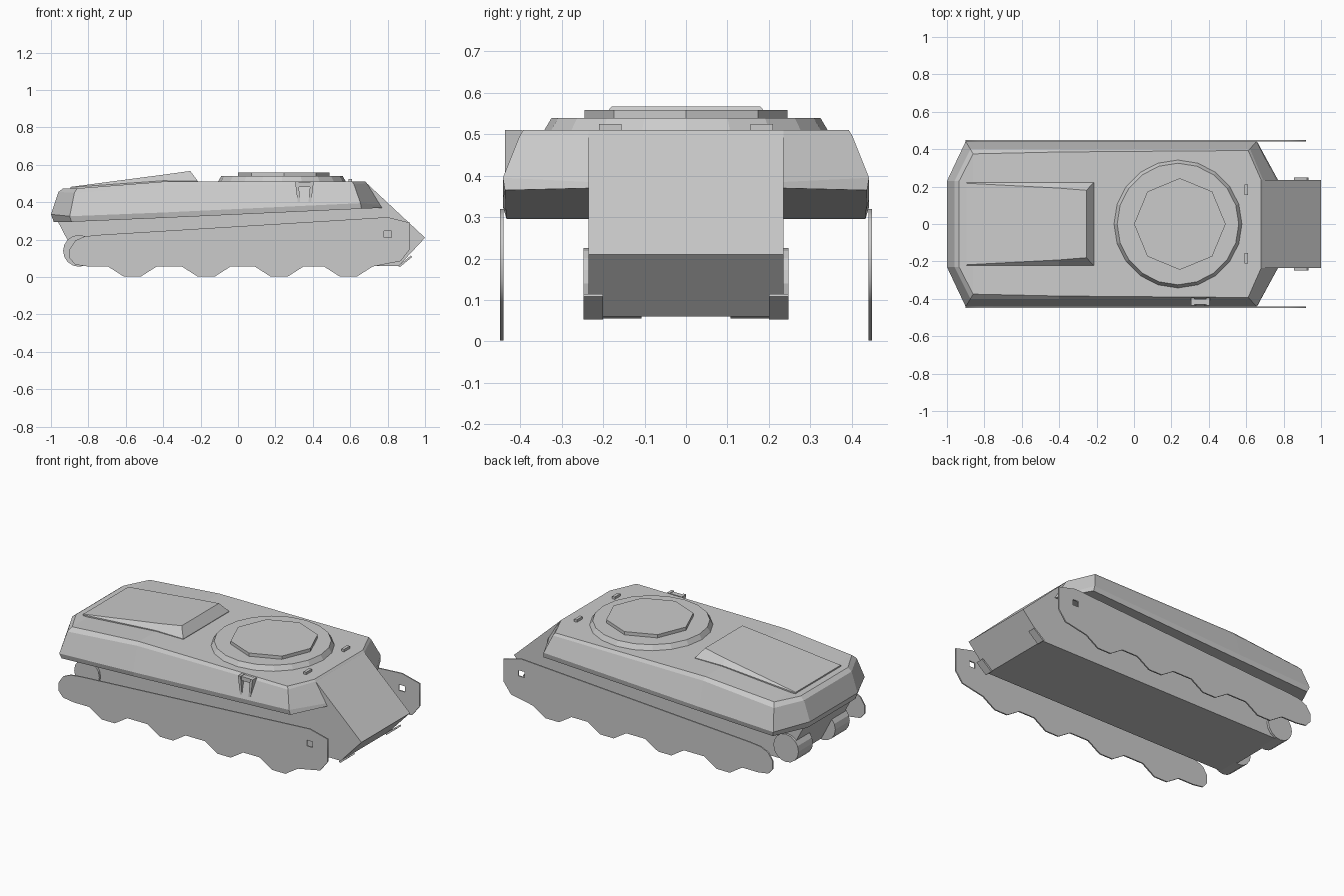
import bpy, bmesh, math
from mathutils import Matrix

if "Cube" in bpy.data.objects:
    bpy.data.objects.remove(bpy.data.objects["Cube"])


def finish(name, bm):
    bmesh.ops.recalc_face_normals(bm, faces=bm.faces)
    me = bpy.data.meshes.new(name)
    bm.to_mesh(me)
    bm.free()
    ob = bpy.data.objects.new(name, me)
    bpy.context.collection.objects.link(ob)
    return ob


def prism(name, profile, y0, y1):
    """Extrude an (x, z) profile from y0 to y1."""
    bm = bmesh.new()
    f = bm.faces.new([bm.verts.new((x, y0, z)) for x, z in profile])
    r = bmesh.ops.extrude_face_region(bm, geom=[f])
    for v in r["geom"]:
        if isinstance(v, bmesh.types.BMVert):
            v.co.y = y1
    return finish(name, bm)


def loft_half_rings(name, rings):
    """Loft rings given by their +y half; mirror each one and cap both ends."""
    bm = bmesh.new()
    n = len(rings[0])
    loops = []
    for ring in rings:
        left = [bm.verts.new(p) for p in ring]
        right = [bm.verts.new((x, -y, z)) for x, y, z in ring]
        loops.append(left + right[::-1])
    for a, b in zip(loops, loops[1:]):
        for i in range(2 * n):
            j = (i + 1) % (2 * n)
            bm.faces.new((a[i], a[j], b[j], b[i]))
    for loop in (loops[0], loops[-1]):
        for i in range(n - 1):
            bm.faces.new((loop[i], loop[i + 1], loop[-2 - i], loop[-1 - i]))
    return finish(name, bm)


def disc(name, sides, r1, r2, depth, loc, lying=False):
    bm = bmesh.new()
    m = Matrix.Translation(loc)
    if lying:
        m = m @ Matrix.Rotation(math.pi / 2, 4, 'X')
    bmesh.ops.create_cone(bm, cap_ends=True, segments=sides, radius1=r1,
                          radius2=r2, depth=depth, matrix=m)
    return finish(name, bm)


def box(name, size, loc):
    bm = bmesh.new()
    m = Matrix.Translation(loc) @ Matrix.Diagonal((*size, 1))
    bmesh.ops.create_cube(bm, size=1, matrix=m)
    return finish(name, bm)


# Upper hull: underside, widest line, shoulder, deck
loft_half_rings("upper_hull", [
    [(-.985, .23, .295), (-.89, .433, .295), (-.4, .435, .316), (.66, .437, .365), (.77, .235, .37)],
    [(-1, .23, .335), (-.9, .442, .325), (-.4, .442, .345), (.655, .442, .395), (.76, .235, .385)],
    [(-.96, .23, .455), (-.875, .4, .45), (-.4, .402, .49), (.62, .402, .495), (.69, .235, .5)],
    [(-.935, .23, .474), (-.86, .375, .474), (-.4, .385, .51), (.61, .393, .51), (.68, .235, .51)],
])

# Lower hull tub with the sloped nose
prism("lower_hull", [(.68, .509), (1, .21), (.86, .06), (-.84, .06),
                     (-.965, .3), (-.9, .4), (-.4, .48)], -.235, .235)

# Side skirts: scalloped plates with a square hole near the front
scallops = []
for x in (.59, .22, -.17, -.565):
    scallops += [(x + .13, .056), (x + .045, .002), (x - .045, .002), (x - .13, .056)]
skirt = [(-.87, .066), (-.9, .1), (-.9, .15), (-.87, .195), (-.82, .217), (-.75, .225),
         (.8, .32), (.92, .29), (.92, .15), (.87, .085)] + scallops + [(-.8, .056)]
hole = [(.78, .212), (.82, .212), (.82, .247), (.78, .247)]
cu = bpy.data.curves.new("skirt_outline", 'CURVE')
cu.dimensions = '2D'
cu.fill_mode = 'BOTH'
cu.extrude = .004
for pts in (skirt, hole):
    s = cu.splines.new('POLY')
    s.points.add(len(pts) - 1)
    for p, (x, z) in zip(s.points, pts):
        p.co = (x, z, 0, 1)
    s.use_cyclic_u = True
tmp = bpy.data.objects.new("skirt_outline", cu)
bpy.context.collection.objects.link(tmp)
bpy.context.view_layer.update()
me = bpy.data.meshes.new_from_object(tmp.evaluated_get(bpy.context.evaluated_depsgraph_get()))
bpy.data.objects.remove(tmp)
for side, y in (("right", -.445), ("left", .445)):
    ob = bpy.data.objects.new("skirt_" + side, me)
    ob.location.y = y
    ob.rotation_euler.x = math.pi / 2
    bpy.context.collection.objects.link(ob)

# Paired parts: rear drums, nose flaps, vision blocks
for side, s in (("right", -1), ("left", 1)):
    disc("rear_drum_" + side, 16, .085, .085, .14, (-.85, s * .178, .14), True)
    prism("nose_flap_" + side, [(.925, .115), (.932, .108), (.865, .053), (.855, .06)],
          s * .2, s * .248)
    box("vision_block_" + side, (.018, .055, .03), (.6, s * .183, .51))

# Turret ring and octagonal cap
disc("turret_ring", 20, .345, .325, .034, (.235, 0, .522))
disc("turret_cap", 8, .245, .245, .024, (.245, 0, .547))

# Wedge-shaped engine cover on the rear deck
loft_half_rings("engine_cover", [
    [(-.895, .222, .455), (-.4, .222, .49), (-.215, .222, .49)],
    [(-.895, .222, .48), (-.4, .222, .515), (-.215, .222, .513)],
    [(-.895, .218, .482), (-.4, .192, .547), (-.255, .18, .567)],
])

# Bracket on the front side: two tapering fins under a small cap
for i, s in enumerate((-1, 1)):
    prism(f"bracket_fin_{i + 1}",
          [(.355 + s * a, z) for a, z in ((.05, .51), (.032, .51), (.022, .4), (.036, .4))],
          -.437, -.395)
box("bracket_cap", (.07, .03, .025), (.355, -.415, .495))
